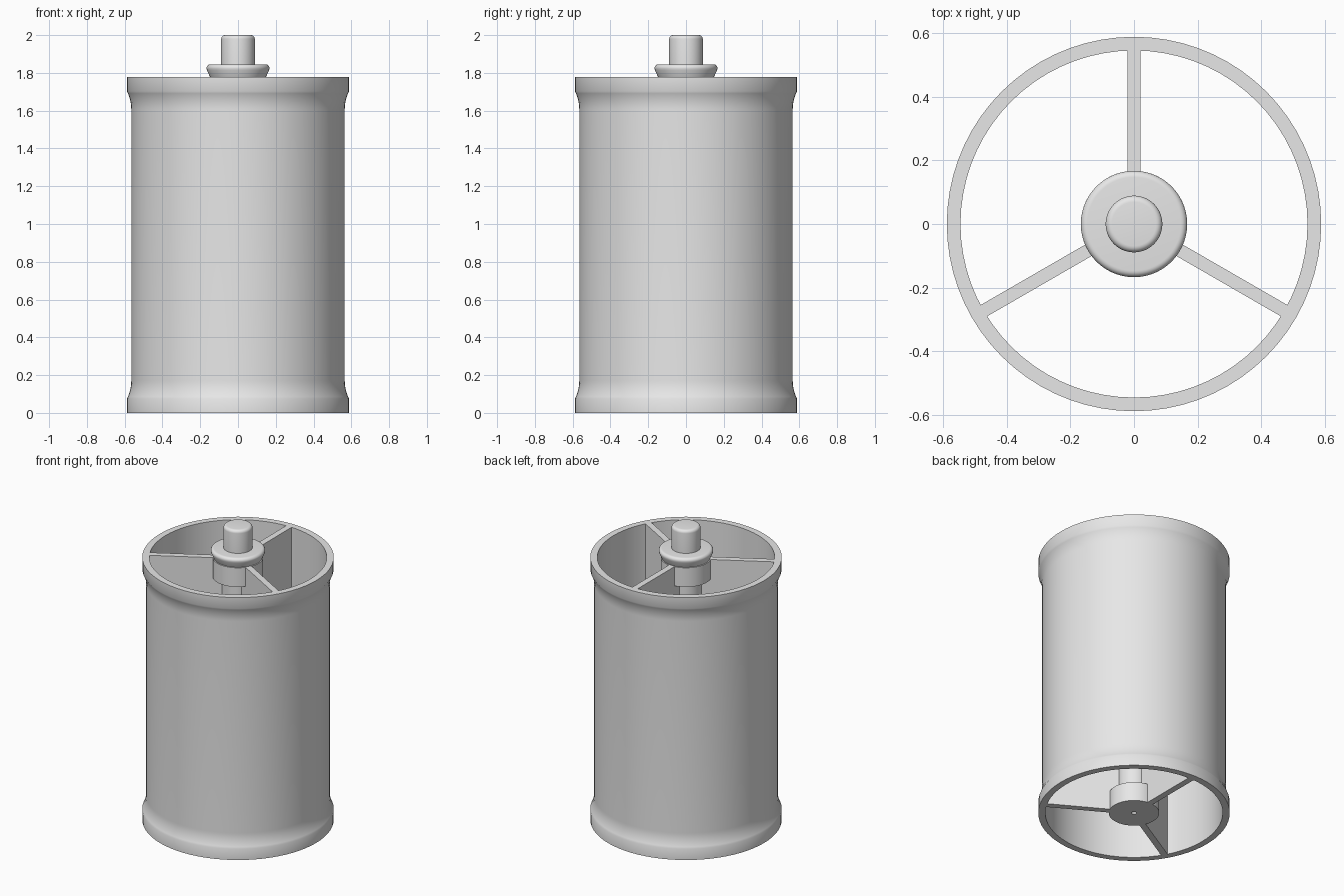
import bpy, bmesh, math
from mathutils import Matrix, Vector

cube = bpy.data.objects.get("Cube")
if cube:
    bpy.data.objects.remove(cube, do_unlink=True)

HEIGHT = 1.778      # drum height
RIM_R = 0.588       # end rim radius
WALL_R = 0.565      # outer wall radius
BORE_R = 0.545      # inner wall radius
HUB_R = 0.155
SHAFT_R = 0.1
STEPS = 72

grey = bpy.data.materials.new("light_grey")
grey.use_nodes = True
grey.diffuse_color = (0.8, 0.8, 0.8, 1)
grey.node_tree.nodes["Principled BSDF"].inputs["Base Color"].default_value = (0.8, 0.8, 0.8, 1)


def finish(name, bm):
    bmesh.ops.remove_doubles(bm, verts=bm.verts, dist=0.0001)
    bmesh.ops.recalc_face_normals(bm, faces=bm.faces)
    mesh = bpy.data.meshes.new(name)
    bm.to_mesh(mesh)
    bm.free()
    mesh.materials.append(grey)
    obj = bpy.data.objects.new(name, mesh)
    bpy.context.collection.objects.link(obj)
    bpy.ops.object.select_all(action='DESELECT')
    obj.select_set(True)
    bpy.context.view_layer.objects.active = obj
    bpy.ops.object.shade_smooth_by_angle(angle=math.radians(30))
    return obj


def lathe(name, profile, closed=False):
    """Turn an (r, z) profile around the z axis."""
    bm = bmesh.new()
    verts = [bm.verts.new((r, 0, z)) for r, z in profile]
    edges = [bm.edges.new(pair) for pair in zip(verts, verts[1:])]
    if closed:
        edges.append(bm.edges.new((verts[-1], verts[0])))
    bmesh.ops.spin(bm, geom=verts + edges, cent=(0, 0, 0), axis=(0, 0, 1),
                   angle=math.tau, steps=STEPS, use_merge=True)
    return finish(name, bm)


def arc(cr, cz, radius, start, end, n=6):
    """Profile points along an arc, angles in degrees."""
    angles = [math.radians(start + (end - start) * i / n) for i in range(n + 1)]
    return [(cr + radius * math.cos(a), cz + radius * math.sin(a)) for a in angles]


# Drum: thin open tube with a rim flared out at each end
FLARE_R, FLARE_Z = 0.216, 0.172
sweep = math.degrees(math.acos(1 - (RIM_R - WALL_R) / FLARE_R))
lower = [(RIM_R, 0)] + arc(WALL_R + FLARE_R, FLARE_Z, FLARE_R, 180 + sweep, 180, 8)
upper = [(r, HEIGHT - z) for r, z in reversed(lower)]
lathe("drum_shell", [(BORE_R, 0)] + lower + upper + [(BORE_R, HEIGHT)], closed=True)

# Core: bottom hub with a centre hole, slim shaft, top hub
STEP = 0.13
lathe("core_shaft", [(0, 0.05), (0.015, 0.04), (0.015, 0), (HUB_R, 0), (HUB_R, STEP),
                     (SHAFT_R, STEP), (SHAFT_R, HEIGHT - STEP),
                     (HUB_R, HEIGHT - STEP), (HUB_R, HEIGHT), (0, HEIGHT)])

# Collar: flared disc with a rounded upper edge
lathe("collar", [(0, HEIGHT), (0.148, HEIGHT), (0.165, 1.815)]
      + arc(0.147, 1.825, 0.02, 0, 90) + [(0, 1.845)])

# Pin: rounded at the tip
lathe("pin", [(0, 1.84), (0.089, 1.84)] + arc(0.069, 1.98, 0.02, 0, 90) + [(0, 2)])

# Fins: three full-height webs joining core and drum
INNER, OUTER, THICK = 0.09, 0.549, 0.041
for name, angle in (("back_fin", 90), ("right_fin", 210), ("left_fin", 330)):
    bm = bmesh.new()
    place = (Matrix.Rotation(math.radians(angle), 4, 'Z')
             @ Matrix.Translation(((INNER + OUTER) / 2, 0, HEIGHT / 2))
             @ Matrix.Diagonal(Vector((OUTER - INNER, THICK, HEIGHT, 1))))
    bmesh.ops.create_cube(bm, size=1, matrix=place)
    finish(name, bm)
